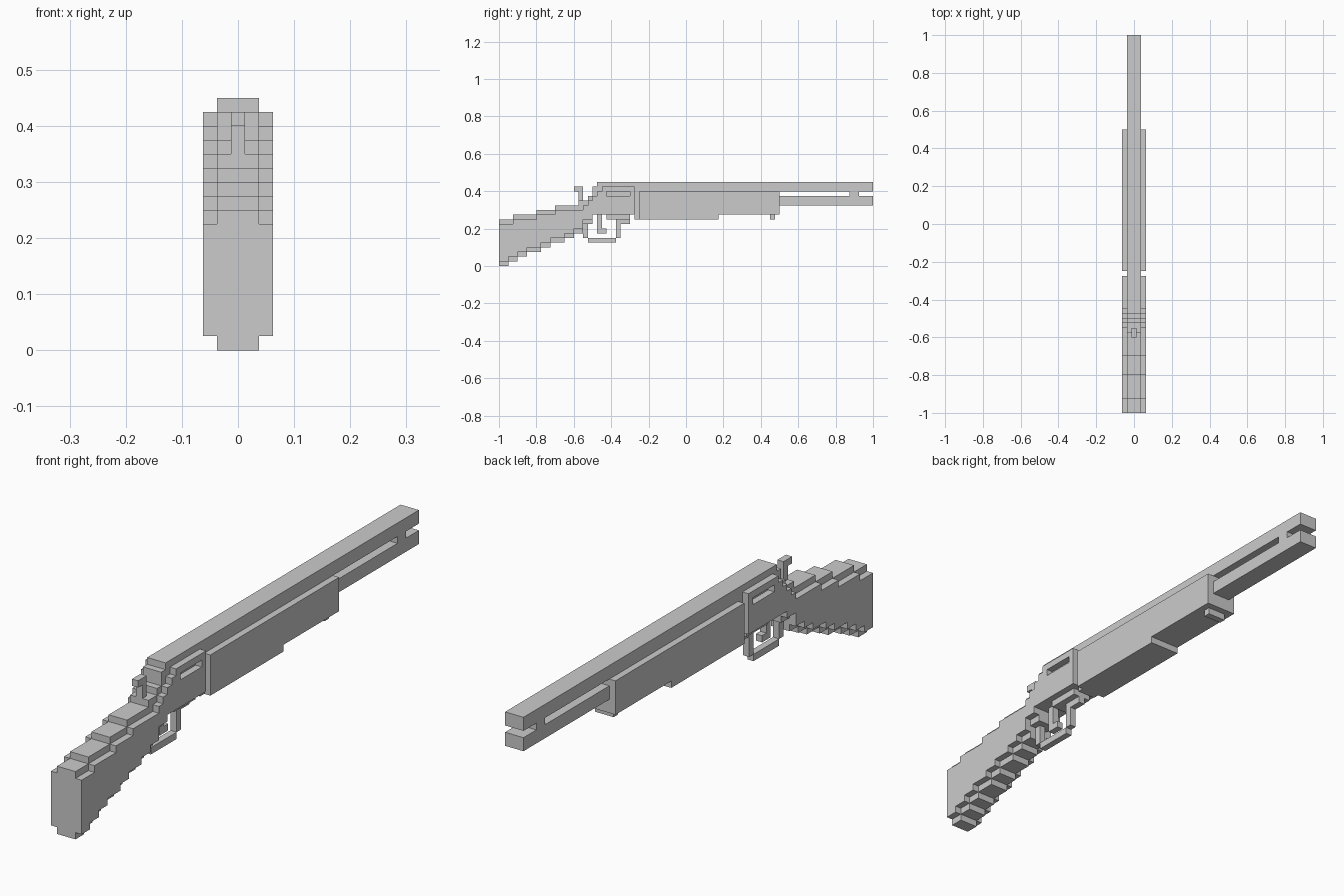
import bpy, bmesh

if "Cube" in bpy.data.objects:
    bpy.data.objects.remove(bpy.data.objects["Cube"])

V = 0.025            # grid unit of the blocky style
CORE = 1.5 * V       # half width of the core
SIDE = 2.5 * V       # half width including side panels
THIN = 0.5 * V       # half width of the small metal parts


def extrude(name, outline, x0, x1):
    """Extrude a (y, z) outline from x0 to x1."""
    bm = bmesh.new()
    face = bm.faces.new([bm.verts.new((x0, y, z)) for y, z in outline])
    res = bmesh.ops.extrude_face_region(bm, geom=[face])
    verts = [g for g in res["geom"] if isinstance(g, bmesh.types.BMVert)]
    bmesh.ops.translate(bm, verts=verts, vec=(x1 - x0, 0, 0))
    bmesh.ops.recalc_face_normals(bm, faces=bm.faces)
    mesh = bpy.data.meshes.new(name)
    bm.to_mesh(mesh)
    bm.free()
    obj = bpy.data.objects.new(name, mesh)
    bpy.context.collection.objects.link(obj)
    return obj


def box(name, y0, y1, z0, z1, half):
    return extrude(name, [(y0, z0), (y1, z0), (y1, z1), (y0, z1)], -half, half)


def stairs(steps, end):
    """Turn (start_y, z) steps into a stepped line ending at y = end."""
    pts = []
    for i, (y, z) in enumerate(steps):
        nxt = steps[i + 1][0] if i + 1 < len(steps) else end
        pts += [(y, z), (nxt, z)]
    return pts


def stepped(bottom, top, end):
    return stairs(bottom, end) + stairs(top, end)[::-1]


# Stepped stock edges shared by the core and the side panels
under = [(-1, 0), (-.95, .025), (-.9, .05), (-.85, .075), (-.775, .1),
         (-.725, .125), (-.65, .15), (-.6, .175), (-.55, .225)]
over = [(-1, .25), (-.925, .275), (-.8, .3), (-.7, .325)]

# Core of stock and receiver
core_bottom = under + [(-.5, .275), (-.275, .25)]
core_top = over + [(-.575, .35), (-.525, .375), (-.5, .425), (-.475, .4)]
extrude("stock_core", stepped(core_bottom, core_top, -.25), -CORE, CORE)

# Side panels, one step smaller than the core, with a slot through each
side_bottom = [(y, z + V) for y, z in under] + [(-.5, .275)]
side_top = [(y, z - V) for y, z in over] + [
    (-.55, .325), (-.525, .35), (-.5, .375), (-.475, .4), (-.45, .425)]
panel = extrude("side_panels", stepped(side_bottom, side_top, -.275), CORE, SIDE)
cutter = box("slot_cutter", -.425, -.3, .375, .4, 0.2)
cutter.hide_render = True
cutter.hide_set(True)
cut = panel.modifiers.new("slot", "BOOLEAN")
cut.operation = "DIFFERENCE"
cut.solver = "EXACT"
cut.object = cutter
panel.modifiers.new("both_sides", "MIRROR")

# Barrel, magazine tube and the clamp joining them
box("barrel", -.475, 1, .4, .45, CORE)
box("magazine_tube", .5, 1, .325, .375, CORE)
box("barrel_clamp", .875, .925, .375, .4, CORE)

# Sliding fore-end with stepped underside and front stud
extrude("fore_end", [(-.25, .25), (.175, .25), (.175, .275), (.5, .275),
                     (.5, .4), (-.25, .4)], -SIDE, SIDE)
box("fore_end_stud", .45, .475, .25, .275, CORE)

# Hammer
extrude("hammer", [(-.575, .325), (-.55, .325), (-.55, .425), (-.6, .425),
                   (-.6, .4), (-.575, .4)], -THIN, THIN)

# Receiver floor plate, trigger and guard
box("floor_plate", -.425, -.3, .25, .275, CORE)
extrude("trigger", [(-.475, .175), (-.425, .175), (-.425, .2), (-.45, .2),
                    (-.45, .275), (-.475, .275)], -THIN, THIN)
box("guard_rear", -.55, -.525, .15, .225, THIN)
box("guard_bottom", -.525, -.375, .125, .15, THIN)
extrude("guard_front", [(-.375, .15), (-.35, .15), (-.35, .225), (-.3, .225),
                        (-.3, .25), (-.375, .25)], -THIN, THIN)
